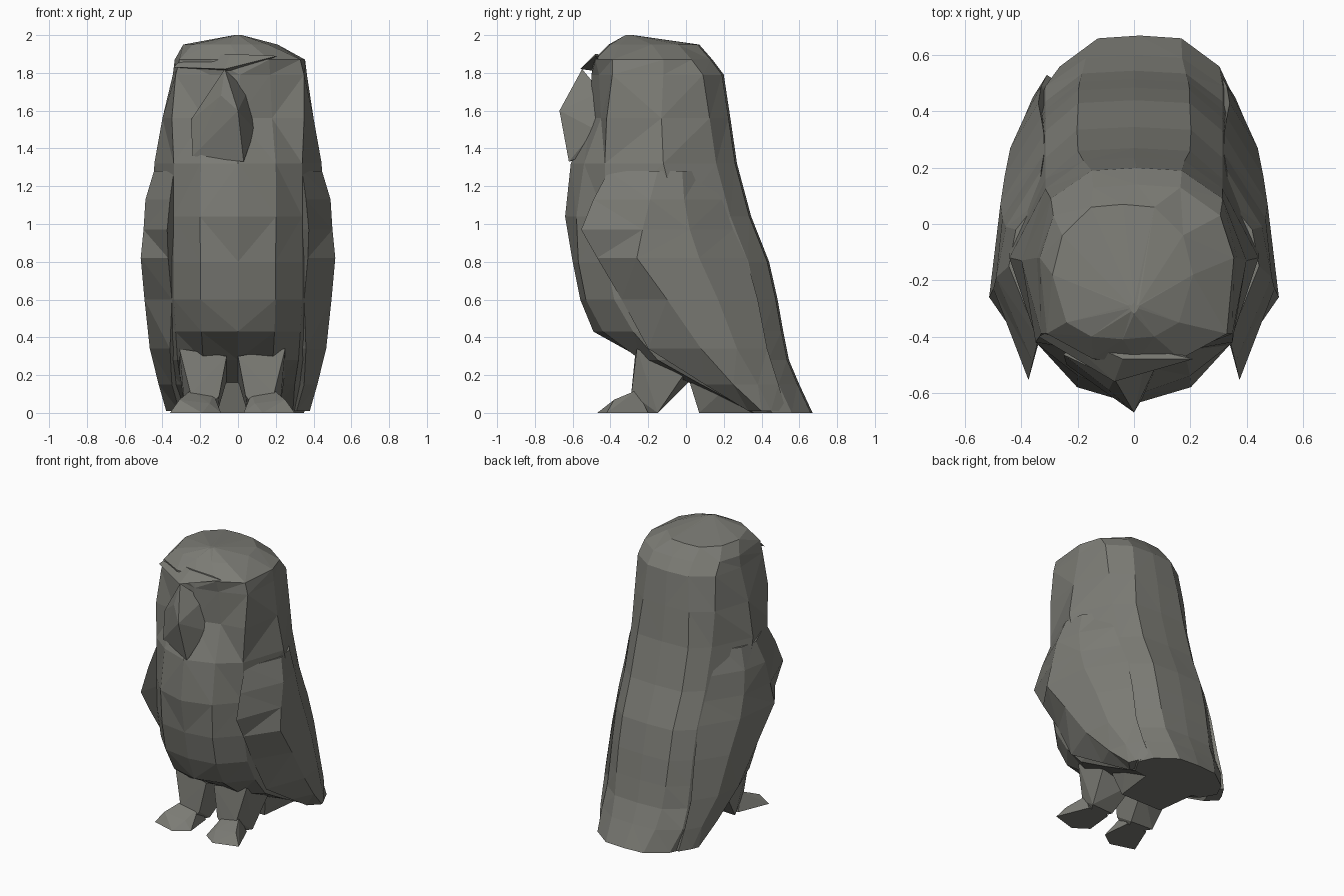
import bpy, bmesh

# Dark stone grey
stone = bpy.data.materials.new("stone_grey")
stone.diffuse_color = (.2, .2, .178, 1)


def finish(bm, name):
    bmesh.ops.recalc_face_normals(bm, faces=bm.faces)
    me = bpy.data.meshes.new(name)
    bm.to_mesh(me)
    bm.free()
    me.materials.append(stone)
    ob = bpy.data.objects.new(name, me)
    bpy.context.collection.objects.link(ob)
    return ob


def loft(name, rings):
    bm = bmesh.new()
    rows = [[bm.verts.new(p) for p in r] for r in rings]
    for a, b in zip(rows, rows[1:]):
        n = len(a)
        for i in range(n):
            j = (i + 1) % n
            bm.faces.new((a[i], a[j], b[j], b[i]))
    bm.faces.new(rows[0])
    bm.faces.new(rows[-1])
    bmesh.ops.triangulate(bm, faces=bm.faces)
    return finish(bm, name)


def hull(name, pts):
    bm = bmesh.new()
    for p in pts:
        bm.verts.new(p)
    res = bmesh.ops.convex_hull(bm, input=bm.verts)
    junk = {g for g in res["geom_interior"] + res["geom_unused"]
            if isinstance(g, bmesh.types.BMVert)}
    bmesh.ops.delete(bm, geom=list(junk), context='VERTS')
    return finish(bm, name)


# Body and head: z, centre x, half width, cheek x, then y of front, face, cheek, side, back
body = [
    (2.00, 0, .02, .014, -.32, -.31, -.30, -.29, -.28),
    (1.95, -.04, .25, .20, -.41, -.40, -.35, -.18, .07),
    (1.87, .01, .345, .32, -.49, -.48, -.39, -.12, .14),
    (1.79, .01, .355, .34, -.50, -.46, -.39, -.12, .20),
    (1.56, 0, .40, .35, -.50, -.45, -.42, -.13, .235),
    (1.32, 0, .443, .34, -.61, -.54, -.43, -.12, .27),
    (1.04, 0, .45, .34, -.64, -.58, -.43, -.05, .345),
    (0.80, 0, .44, .34, -.60, -.57, -.42, .00, .44),
    (0.60, 0, .44, .34, -.56, -.53, -.38, .05, .485),
    (0.43, 0, .43, .33, -.49, -.44, -.28, .10, .515),
    (0.28, 0, .41, .32, -.22, -.24, -.15, .20, .545),
    (0.15, 0, .38, .30, .05, .04, .08, .30, .60),
    (0.00, .02, .33, .27, .35, .35, .36, .46, .67),
]
rings = []
for z, cx, w, x2, yf, y1, y2, ym, yb in body:
    y4 = max(yb - .11, ym + .4 * (yb - ym))
    half = [(.45 * w, y1), (x2, y2), (w, ym),
            (min(.86 * w, .315), min(y4, yb - .003)), (.45 * w, yb - .01)]
    ring = [(cx, yf, z)] + [(cx + x, y, z) for x, y in half]
    ring += [(cx, yb, z)] + [(cx - x, y, z) for x, y in reversed(half)]
    rings.append(ring)
loft("body", rings)

# Brow shelf, and face plate with the beak ridge
hull("brow", [(-.34, -.40, 1.83), (-.07, -.56, 1.82), (.21, -.48, 1.89),
              (-.28, -.37, 1.89), (-.04, -.48, 1.90), (0, -.4, 1.80)])
hull("face_and_beak", [(-.07, -.55, 1.82), (0, -.67, 1.60), (0, -.635, 1.46),
                       (.03, -.62, 1.33), (-.09, -.59, 1.68), (-.08, -.60, 1.48),
                       (-.24, -.50, 1.36), (-.25, -.465, 1.55), (.09, -.48, 1.50),
                       (.05, -.45, 1.7), (-.2, -.40, 1.45), (.05, -.45, 1.4)])

# Wings: z, then x, y of front edge, outer ridge, flank and rear edge
wing = [
    (1.28, .34, -.41, .445, -.15, .42, -.02, .34, .08),
    (1.13, .36, -.49, .49, -.19, .455, -.01, .33, .19),
    (0.97, .375, -.555, .50, -.23, .468, .02, .32, .25),
    (0.82, .37, -.47, .515, -.26, .475, .07, .32, .32),
    (0.60, .35, -.34, .495, -.10, .46, .17, .33, .38),
    (0.34, .36, -.20, .467, .08, .44, .27, .34, .43),
    (0.15, .35, .10, .42, .25, .39, .38, .33, .49),
    (0.01, .31, .33, .38, .40, .36, .45, .31, .53),
]
for s, side in ((1, "right"), (-1, "left")):
    loft("wing_" + side, [[(s * fx, fy, z), (s * ox, oy, z), (s * px, py, z),
                           (s * bx, by, z), (s * .25, (fy + by) / 2 + .06, z)]
                          for z, fx, fy, ox, oy, px, py, bx, by in wing])

    # Legs and splayed feet, slightly off centre
    def place(pts):
        return [(-.03 + s * x, y, z) for x, y, z in pts]
    hull("leg_" + side, place([
        (.03, -.27, .30), (.28, -.26, .34), (.03, .02, .17), (.28, .0, .22),
        (.07, -.29, .09), (.22, -.29, .10), (.08, -.16, 0), (.25, -.15, 0), (.15, -.30, 0)]))
    hull("foot_" + side, place([
        (.10, -.26, .10), (.22, -.26, .12), (.08, -.2, 0), (.24, -.2, 0),
        (.06, -.40, 0), (.16, -.47, 0), (.33, -.42, 0), (.28, -.38, .07), (.12, -.38, .05)]))

# Feathers under the tail
hull("under_tail", [(s * x, y, z) for s in (1, -1) for x, y, z in
                    ((.16, .07, 0), (.2, .02, .16), (.24, .2, .12), (.2, .4, 0), (.22, .4, .1))])
